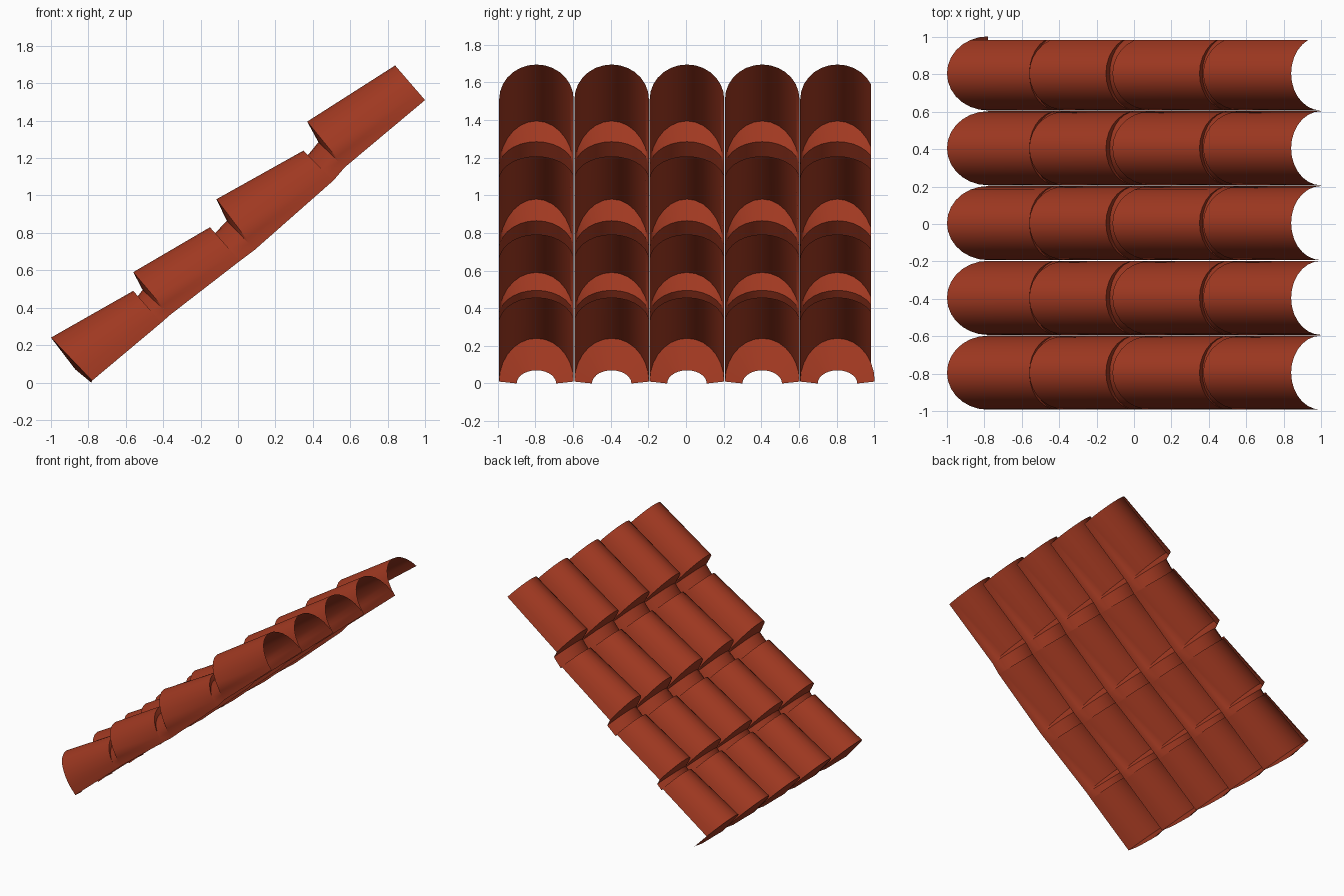
import bpy
import math

if "Cube" in bpy.data.objects:
    bpy.data.objects.remove(bpy.data.objects["Cube"])

COLUMNS, PITCH, HALF_W, SEG = 5, 0.4, 0.198, 14

# Side profile stations: crown (x, z), valley (x, z), half width.
# Each course runs low end -> high end, then steps down to a neck
# that tucks under the next course.
STATIONS = [
    ((-0.87, 0.07), (-0.785, 0.0), 0.105),     # opening in the eave plate
    ((-1.00, 0.24), (-0.78, 0.01), HALF_W),    # course 1
    ((-0.56, 0.49), (-0.41, 0.32), HALF_W),
    ((-0.54, 0.455), (-0.41, 0.32), HALF_W),
    ((-0.51, 0.495), (-0.365, 0.36), HALF_W),
    ((-0.56, 0.59), (-0.365, 0.36), HALF_W),   # course 2
    ((-0.15, 0.83), (0.01, 0.65), HALF_W),
    ((-0.13, 0.79), (0.01, 0.65), HALF_W),
    ((-0.06, 0.865), (0.09, 0.71), HALF_W),
    ((-0.115, 0.98), (0.09, 0.71), HALF_W),    # course 3
    ((0.35, 1.24), (0.51, 1.08), HALF_W),
    ((0.365, 1.205), (0.51, 1.08), HALF_W),
    ((0.43, 1.285), (0.57, 1.15), HALF_W),
    ((0.37, 1.395), (0.57, 1.15), HALF_W),     # course 4
    ((0.84, 1.695), (1.00, 1.51), HALF_W),
]

clay = bpy.data.materials.new("terracotta")
clay.diffuse_color = (0.35, 0.04, 0.015, 1)
clay.use_nodes = True
clay.node_tree.nodes["Principled BSDF"].inputs["Base Color"].default_value = clay.diffuse_color


def ring(station, yc):
    """Half-ellipse cross-section from valley over the crown to valley."""
    (cx, cz), (bx, bz), w = station
    pts = []
    for i in range(SEG + 1):
        a = math.pi * i / SEG
        s = math.sin(a)
        pts.append((bx + (cx - bx) * s, yc + w * math.cos(a), bz + (cz - bz) * s))
    return pts


def tile_column(index):
    yc = (index - (COLUMNS - 1) / 2) * PITCH + 0.005
    verts = [p for st in STATIONS for p in ring(st, yc)]
    n = SEG + 1
    faces = []
    for s in range(len(STATIONS) - 1):
        # the last column has no outer wall, except on its eave plate
        first = 2 if index == COLUMNS - 1 and s > 0 else 0
        for t in range(first, SEG):
            a = s * n + t
            faces.append((a, a + 1, a + n + 1, a + n))
    mesh = bpy.data.meshes.new(f"roof_tile_column_{index + 1}")
    mesh.from_pydata(verts, [], faces)
    mesh.materials.append(clay)
    obj = bpy.data.objects.new(mesh.name, mesh)
    bpy.context.collection.objects.link(obj)
    bpy.ops.object.select_all(action="DESELECT")
    obj.select_set(True)
    bpy.context.view_layer.objects.active = obj
    # weld coincident valley points and drop collapsed edges
    bpy.ops.object.mode_set(mode="EDIT")
    bpy.ops.mesh.select_all(action="SELECT")
    bpy.ops.mesh.remove_doubles(threshold=0.0005)
    bpy.ops.mesh.delete_loose()
    bpy.ops.object.mode_set(mode="OBJECT")
    bpy.ops.object.shade_smooth_by_angle(angle=math.radians(30))


for i in range(COLUMNS):
    tile_column(i)
